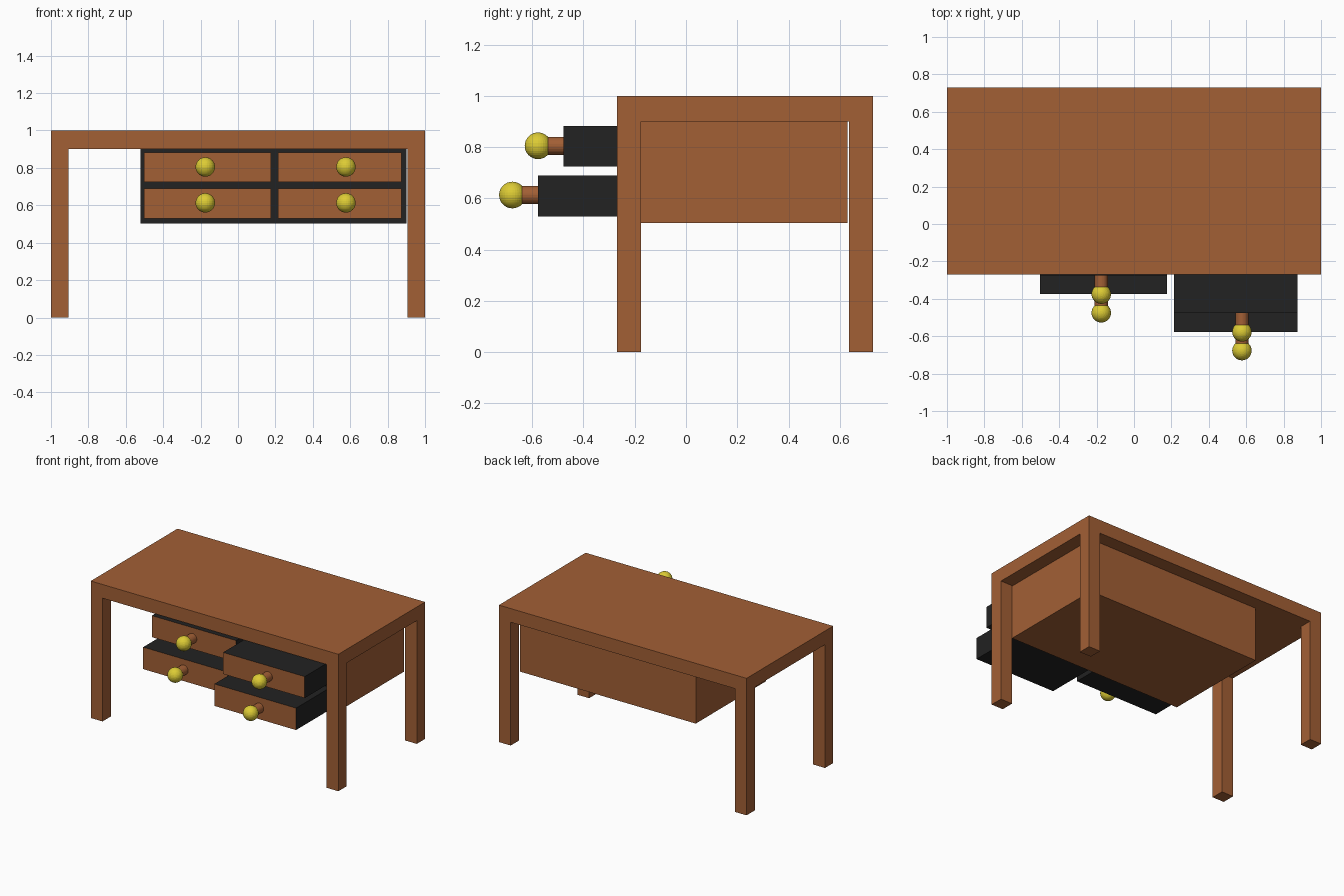
import bpy, bmesh, math
from mathutils import Matrix

if "Cube" in bpy.data.objects:
    bpy.data.objects.remove(bpy.data.objects["Cube"])


def material(name, rgb):
    m = bpy.data.materials.new(name)
    m.diffuse_color = (*rgb, 1)
    m.use_nodes = True
    m.node_tree.nodes["Principled BSDF"].inputs["Base Color"].default_value = m.diffuse_color
    return m


wood = material("brown_wood", (0.365, 0.116, 0.036))
dark = material("dark_grey", (0.016, 0.016, 0.016))
gold = material("yellow_gold", (0.72, 0.60, 0.035))


def finish(name, bm, mats):
    mesh = bpy.data.meshes.new(name)
    bm.to_mesh(mesh)
    bm.free()
    for m in mats:
        mesh.materials.append(m)
    ob = bpy.data.objects.new(name, mesh)
    bpy.context.collection.objects.link(ob)
    return ob


def box(name, x, y, z, mats, front=0):
    """Box from ranges; the -y face takes material index `front`."""
    bm = bmesh.new()
    bmesh.ops.create_cube(bm, size=1)
    for v in bm.verts:
        for i, (a, b) in enumerate((x, y, z)):
            v.co[i] = b if v.co[i] > 0 else a
    bm.normal_update()
    for f in bm.faces:
        if f.normal.y < -0.9:
            f.material_index = front
    return finish(name, bm, mats)


FRONT, BACK, LEG = -0.27, 0.73, 0.095

# Table top and four corner legs
box("table_top", (-1, 1), (FRONT, BACK), (0.9, 1), [wood])
for xn, x in (("left", (-1, -1 + LEG)), ("right", (1 - LEG, 1))):
    for yn, y in (("front", (FRONT, FRONT + LEG)), ("back", (BACK - LEG, BACK))):
        box(f"{yn}_{xn}_leg", x, y, (0, 0.9), [wood])

# Drawer cabinet with a dark front
box("cabinet", (-0.52, 0.9), (-0.18, 0.63), (0.503, 0.9), [wood, dark], 1)

# Drawers, pulled out by different amounts, each with a stem and knob
columns = (("left", -0.503, 0.177, -0.175, -0.275), ("right", 0.213, 0.873, 0.577, -0.477))
rows = (("upper", 0.725, 0.882, 0.805, 0.0), ("lower", 0.53, 0.69, 0.613, -0.1))
for cn, x0, x1, kx, y_front in columns:
    for rn, z0, z1, kz, shift in rows:
        y = y_front + shift
        tag = f"{rn}_{cn}"
        box(f"{tag}_drawer", (x0, x1), (y, -0.17), (z0, z1), [dark, wood], 1)

        bm = bmesh.new()
        bmesh.ops.create_cone(bm, cap_ends=True, segments=32, radius1=0.035, radius2=0.035, depth=0.1,
                              matrix=Matrix.Translation((kx, y - 0.05, kz)) @ Matrix.Rotation(math.pi / 2, 4, 'X'))
        finish(f"{tag}_knob_stem", bm, [wood])

        bm = bmesh.new()
        bmesh.ops.create_uvsphere(bm, u_segments=32, v_segments=16, radius=0.052,
                                  matrix=Matrix.Translation((kx, y - 0.1, kz)))
        finish(f"{tag}_knob", bm, [gold])
